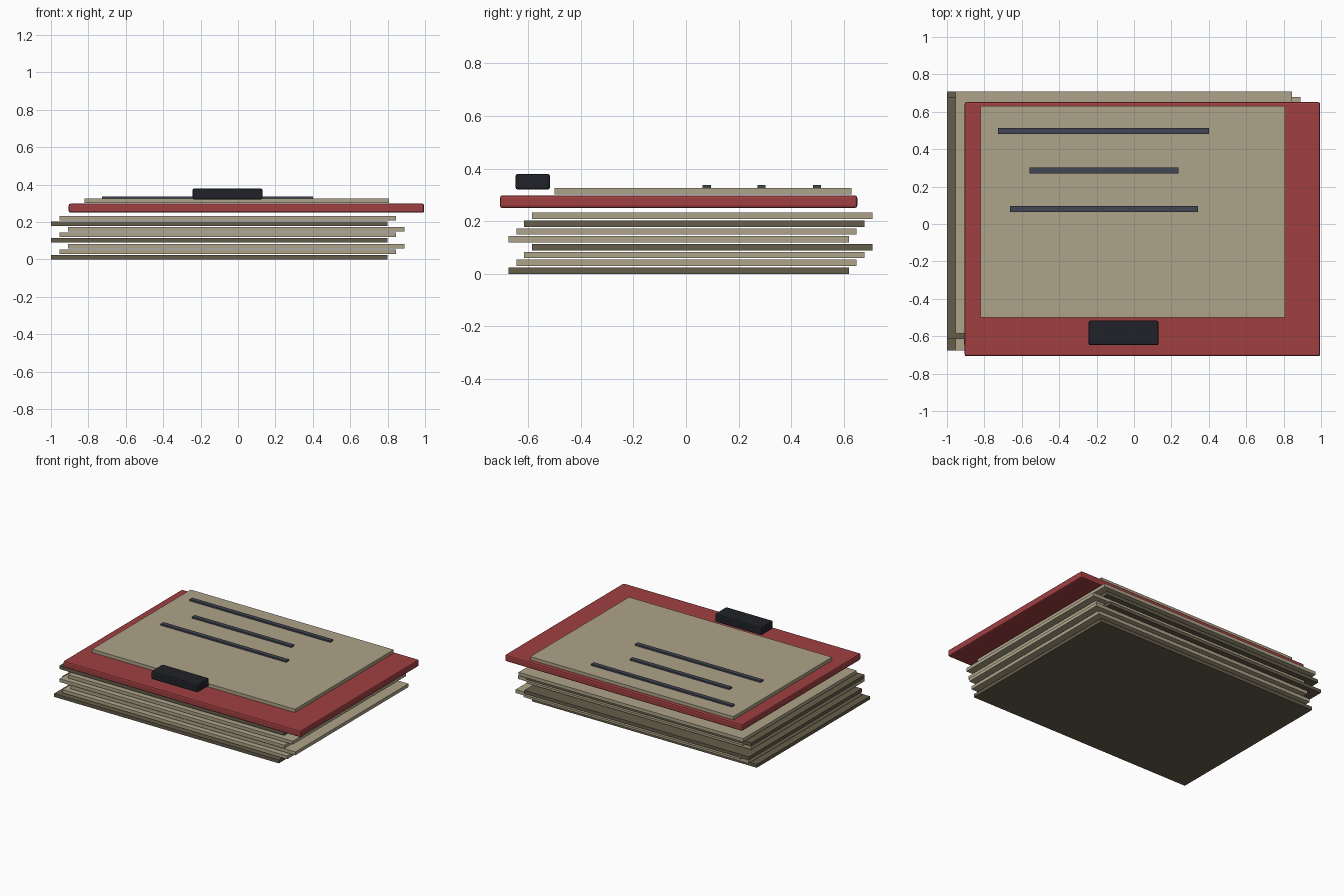
import bpy

if "Cube" in bpy.data.objects:
    bpy.data.objects.remove(bpy.data.objects["Cube"])


def material(name, rgb):
    m = bpy.data.materials.new(name)
    m.diffuse_color = (*rgb, 1)
    m.use_nodes = True
    m.node_tree.nodes["Principled BSDF"].inputs["Base Color"].default_value = m.diffuse_color
    return m


paper = material("paper", (0.42, 0.37, 0.25))
dark_paper = material("dark_paper", (0.13, 0.11, 0.07))
red = material("red_board", (0.35, 0.05, 0.053))
black = material("black_clip", (0.014, 0.016, 0.021))
ink = material("ink", (0.055, 0.06, 0.085))


def box(name, x, y, z, mat, bevel=0):
    """Box from (min, max) ranges on each axis."""
    lo, hi = zip(x, y, z)
    bpy.ops.mesh.primitive_cube_add(size=1, location=[(a + b) / 2 for a, b in zip(lo, hi)])
    ob = bpy.context.object
    ob.name = name
    ob.scale = [b - a for a, b in zip(lo, hi)]
    bpy.ops.object.transform_apply(location=False, rotation=False, scale=True)
    ob.data.materials.append(mat)
    if bevel:
        mod = ob.modifiers.new("soft_edge", 'BEVEL')
        mod.width = bevel
        mod.segments = 2
    return ob


# Loose stack of sheets, shifted in repeating steps
for i in range(8):
    x0 = -1.0 + 0.045 * (i % 3)
    y0 = -0.675 + 0.03 * (i % 4)
    z0 = 0.0298 * i
    box(f"sheet_{i + 1}", (x0, x0 + 1.8), (y0, y0 + 1.294), (z0, z0 + 0.024),
        dark_paper if i % 3 == 0 else paper)

# Board, top page and clip
box("clipboard", (-0.905, 0.995), (-0.707, 0.651), (0.25, 0.298), red, 0.009)
box("top_page", (-0.82, 0.806), (-0.499, 0.63), (0.302, 0.326), paper)
box("clip", (-0.243, 0.131), (-0.648, -0.517), (0.32, 0.38), black, 0.009)

# Ruled lines on the page
for i, (x0, x1, y) in enumerate([(-0.727, 0.402, 0.498), (-0.559, 0.238, 0.287), (-0.663, 0.342, 0.079)]):
    box(f"written_line_{i + 1}", (x0, x1), (y - 0.016, y + 0.016), (0.325, 0.337), ink)
